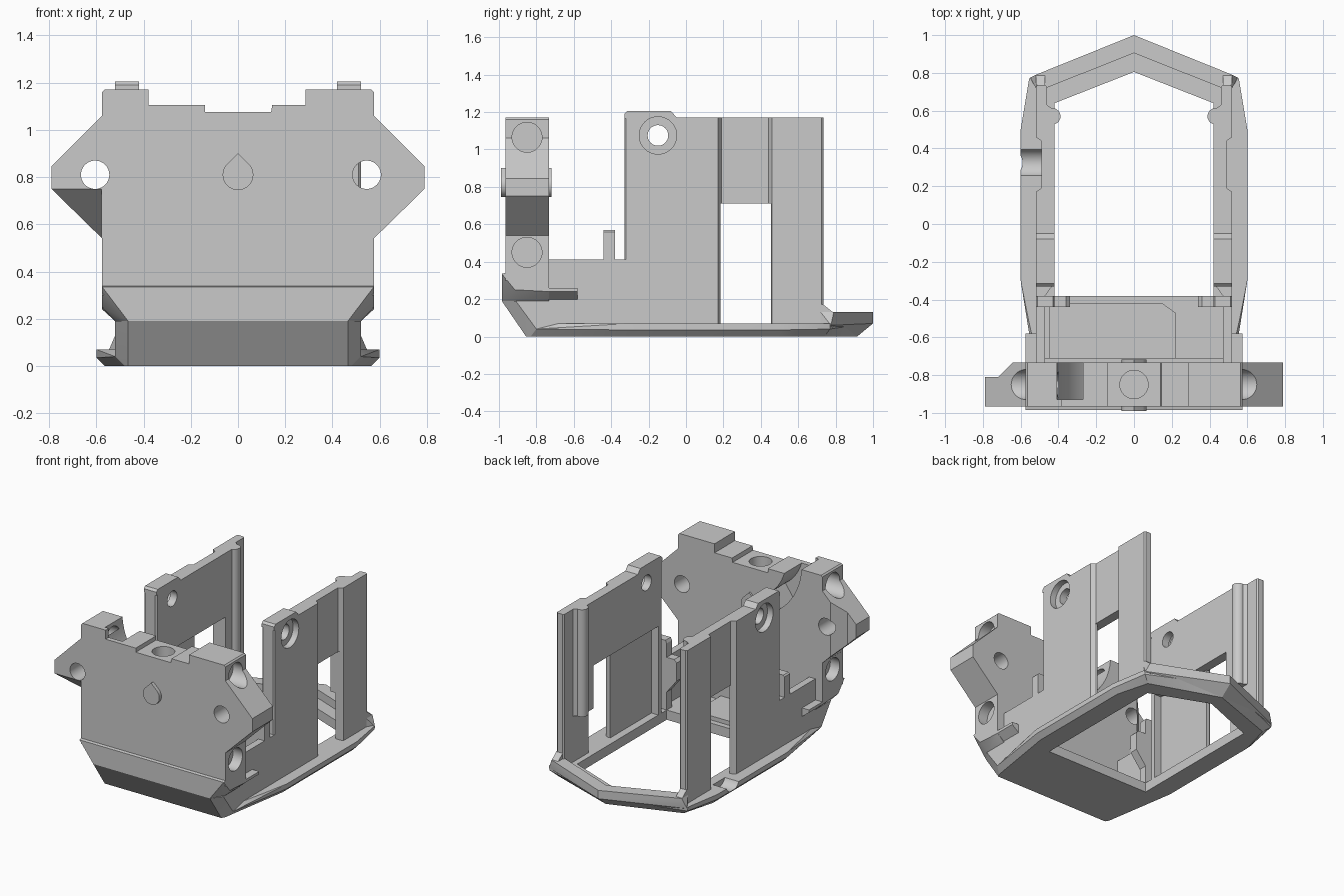
import bpy, bmesh, math
from mathutils import Vector, Matrix

if "Cube" in bpy.data.objects:
    bpy.data.objects.remove(bpy.data.objects["Cube"])

grey = bpy.data.materials.new("plain_grey")
grey.diffuse_color = (0.59, 0.59, 0.59, 1)
grey.use_nodes = True
grey.node_tree.nodes["Principled BSDF"].inputs["Base Color"].default_value = grey.diffuse_color


def make(name, bm):
    bmesh.ops.recalc_face_normals(bm, faces=bm.faces)
    me = bpy.data.meshes.new(name)
    bm.to_mesh(me)
    bm.free()
    me.materials.append(grey)
    ob = bpy.data.objects.new(name, me)
    bpy.context.collection.objects.link(ob)
    return ob


def hull(name, pts, mirror=False):
    bm = bmesh.new()
    for p in pts:
        bm.verts.new(p)
        if mirror and abs(p[0]) > 1e-5:
            bm.verts.new((-p[0], p[1], p[2]))
    r = bmesh.ops.convex_hull(bm, input=bm.verts)
    junk = {v for v in r["geom_interior"] + r["geom_unused"] if isinstance(v, bmesh.types.BMVert)}
    bmesh.ops.delete(bm, geom=list(junk), context='VERTS')
    bmesh.ops.dissolve_limit(bm, angle_limit=0.01, verts=bm.verts, edges=bm.edges)
    return make(name, bm)


def box(name, x0, x1, y0, y1, z0, z1):
    return hull(name, [(x, y, z) for x in (x0, x1) for y in (y0, y1) for z in (z0, z1)])


def prism(name, pts, axis, a, b):
    """Extrude a 2D outline along axis 'x' (y,z), 'y' (x,z) or 'z' (x,y)."""
    put = {'x': lambda p, t: (t, p[0], p[1]),
           'y': lambda p, t: (p[0], t, p[1]),
           'z': lambda p, t: (p[0], p[1], t)}[axis]
    bm = bmesh.new()
    f = bm.faces.new([bm.verts.new(put(p, a)) for p in pts])
    g = bmesh.ops.extrude_face_region(bm, geom=[f])["geom"]
    move = Vector(put((0, 0), b - a))
    bmesh.ops.translate(bm, vec=move, verts=[v for v in g if isinstance(v, bmesh.types.BMVert)])
    return make(name, bm)


def arc(c, r, a0, a1, n):
    return [(c[0] + r * math.cos(t), c[1] + r * math.sin(t))
            for t in [math.radians(a0 + (a1 - a0) * i / n) for i in range(n + 1)]]


def rod(name, c, r, axis, a, b):
    return prism(name, arc(c, r, 0, 360, 40)[:-1], axis, a, b)


def cut(ob, *cutters):
    for c in cutters:
        m = ob.modifiers.new("cut", 'BOOLEAN')
        m.operation, m.solver, m.object = 'DIFFERENCE', 'EXACT', c
        bpy.context.view_layer.objects.active = ob
        bpy.ops.object.modifier_apply(modifier=m.name)
    for c in cutters:
        bpy.data.objects.remove(c)


def flip(ob):
    """Mirrored copy of a part on the other side."""
    bm = bmesh.new()
    bm.from_mesh(ob.data)
    bmesh.ops.transform(bm, matrix=Matrix.Scale(-1, 4, (1, 0, 0)), verts=bm.verts)
    return make(ob.name + "_left", bm)


# Front plate with side lugs and stepped top
plate = prism("front_plate", [
    (-.575, .3), (.575, .3), (.575, .54), (.79, .75), (.79, .845), (.575, 1.06),
    (.575, 1.16), (.565, 1.17), (.285, 1.17), (.285, 1.105), (.145, 1.105), (.14, 1.075),
    (-.14, 1.075), (-.14, 1.105), (-.38, 1.105), (-.38, 1.17), (-.565, 1.17), (-.575, 1.16),
    (-.575, 1.06), (-.79, .845), (-.79, .75), (-.575, .54)], 'y', -.965, -.732)
cut(plate,
    rod("c", (-.605, .81), .06, 'y', -1.1, -.6),
    rod("c", (.545, .81), .06, 'y', -1.1, -.6),
    rod("c", (0, -.85), .075, 'z', .92, 1.3),
    rod("c", (-.85, 1.065), .08, 'x', .5, .9),
    rod("c", (-.85, .45), .08, 'x', .5, .9),
    rod("c", (-.85, 1.065), .08, 'x', -.9, -.40),
    rod("c", (-.85, .45), .08, 'x', -.9, -.5),
    # curved cable channel open to the top and back
    prism("c", arc((.05, 1.2), .46, 170, 235, 16) + arc((.05, 1.2), .335, 235, 170, 16), 'y', -.93, -.6),
    prism("c", [(-1, .75), (-.965, .75), (-.72, .53), (-.72, .45), (-1, .45)], 'x', -.9, -.577),
    prism("c", [(-.9, -.81), (-.72, -.81), (-.64, -.732), (-.64, -.6), (-.9, -.6)], 'z', .4, 1.05))

# Teardrop peg through the plate
drop = [(0, .9)] + arc((0, .81), .065, 45, -225, 24)
prism("teardrop_peg_front", drop, 'y', -.99, -.95)
prism("teardrop_peg_back", drop, 'y', -.74, -.718)

# Faceted bumper under the plate
hull("bumper_upper", [(.575, -.985, .335), (.575, -.965, .34), (.575, -.915, .25), (.465, -.985, .19),
                      (.52, -.89, .19), (.575, -.732, .24), (.575, -.732, .34), (.52, -.732, .19)], True)
hull("bumper_lower", [(.465, -.985, .19), (.465, -.855, .0), (.48, -.83, 0), (.52, -.91, .19), (.52, -.8, .04),
                      (.52, -.71, .04), (.48, -.71, 0), (.52, -.71, .19)], True)
ledge = hull("side_ledge", [(x, y, z) for x, y, z in (
    (.575, -.75, .26), (.575, -.58, .26), (.575, -.75, .24), (.575, -.58, .24),
    (.51, -.75, .19), (.51, -.58, .19), (.51, -.75, .26), (.51, -.58, .26))])
flip(ledge)


# Base flange ring, floor and raised back rim
def opening():
    return prism("c", [(0, .805), (-.42, .64), (-.42, -.38), (.42, -.38), (.42, .64)], 'z', -.5, .5)


base = hull("base_flange", [(.48, -.83, 0), (.52, -.8, .04), (.52, -.68, .07), (.51, -.6, 0),
                            (.56, -.5, .07), (.56, -.5, .035), (.6, -.3, .07), (.6, -.3, .035), (.565, -.3, 0),
                            (.6, .5, .07), (.6, .5, .035), (.565, .5, 0), (.555, .77, .07),
                            (.55, .77, .04), (.5, .74, 0), (.0, .915, 0), (0, .97, .07),
                            (.48, -.8, .07)], True)
cut(base, opening(), rod("c", (.325, .1), .075, 'x', -.7, -.49))
rim = hull("back_rim", [(0, 1, .07), (0, 1, .13), (.52, .79, .13), (.52, .79, .07), (.55, .775, .06),
                        (.52, .72, .06), (.52, .72, .13), (.47, .73, .0), (0, .915, 0)], True)
cut(rim, opening(),
    prism("c", [(0, .905), (-.49, .71), (-.49, .3), (.49, .3), (.49, .71)], 'z', .07, .5))
hull("floor_step", [(-.45, -.42, .1), (.15, -.42, .1), (.22, -.47, .1), (.22, -.74, .1), (-.45, -.74, .1),
                    (-.45, -.42, .05), (.15, -.42, .05), (.22, -.47, .05), (.22, -.74, .05), (-.45, -.74, .05)])

# Tall side wall: recessed middle, window, thin lower posts and screw hole
wall = prism("side_wall", [(.43, -.33), (.51, -.33), (.52, -.32), (.52, .17), (.49, .19), (.49, .44), (.52, .46),
                           (.52, .725), (.51, .735), (.47, .735), (.46, .725), (.46, .63), (.42, .6),
                           (.42, -.32)], 'z', .03, 1.172)
cut(wall, box("c", .3, .7, .185, .455, .07, .71),
    box("c", .3, .475, -.285, .2, .07, .71),
    box("c", .3, .46, .44, .8, .07, .4),
    rod("c", (-.15, 1.075), .055, 'x', .3, .7),
    rod("c", (-.15, 1.075), .1, 'x', .475, .7))
cap = hull("wall_cap", [(x, y, z) for x in (.42, .52)
                        for y, z in ((-.33, 1.165), (-.33, 1.19), (-.315, 1.205), (-.08, 1.205), (-.045, 1.165))])
cut(cap, rod("c", (-.15, 1.075), .1, 'x', .475, .7))
rib = rod("inner_rib", (.432, .57), .043, 'z', .4, 1.172)

# Low wall towards the plate, with an upright hooked tab
low = prism("low_wall", [(.52, -.74), (.52, -.32), (.42, -.31), (.47, -.38), (.47, -.74)], 'z', .03, .412)
tab = prism("tab", [(.52, .05), (.52, .56), (.51, .57), (.43, .57), (.42, .55), (.42, .45), (.36, .45),
                    (.34, .43), (.34, .3), (.42, .2), (.42, .05)], 'y', -.44, -.38)
foot = hull("wall_foot", [(x, y, z) for x in (.47, .52) for y, z in
                          ((.70, .05), (.70, .17), (.735, .17), (.745, .145), (.785, .13), (.785, .05))])
for part in (wall, cap, rib, low, tab, foot):
    flip(part)

# Smooth the round holes, keep the flat facets crisp
for ob in bpy.data.objects:
    ob.select_set(True)
bpy.context.view_layer.objects.active = plate
bpy.ops.object.shade_smooth_by_angle(angle=math.radians(20))
